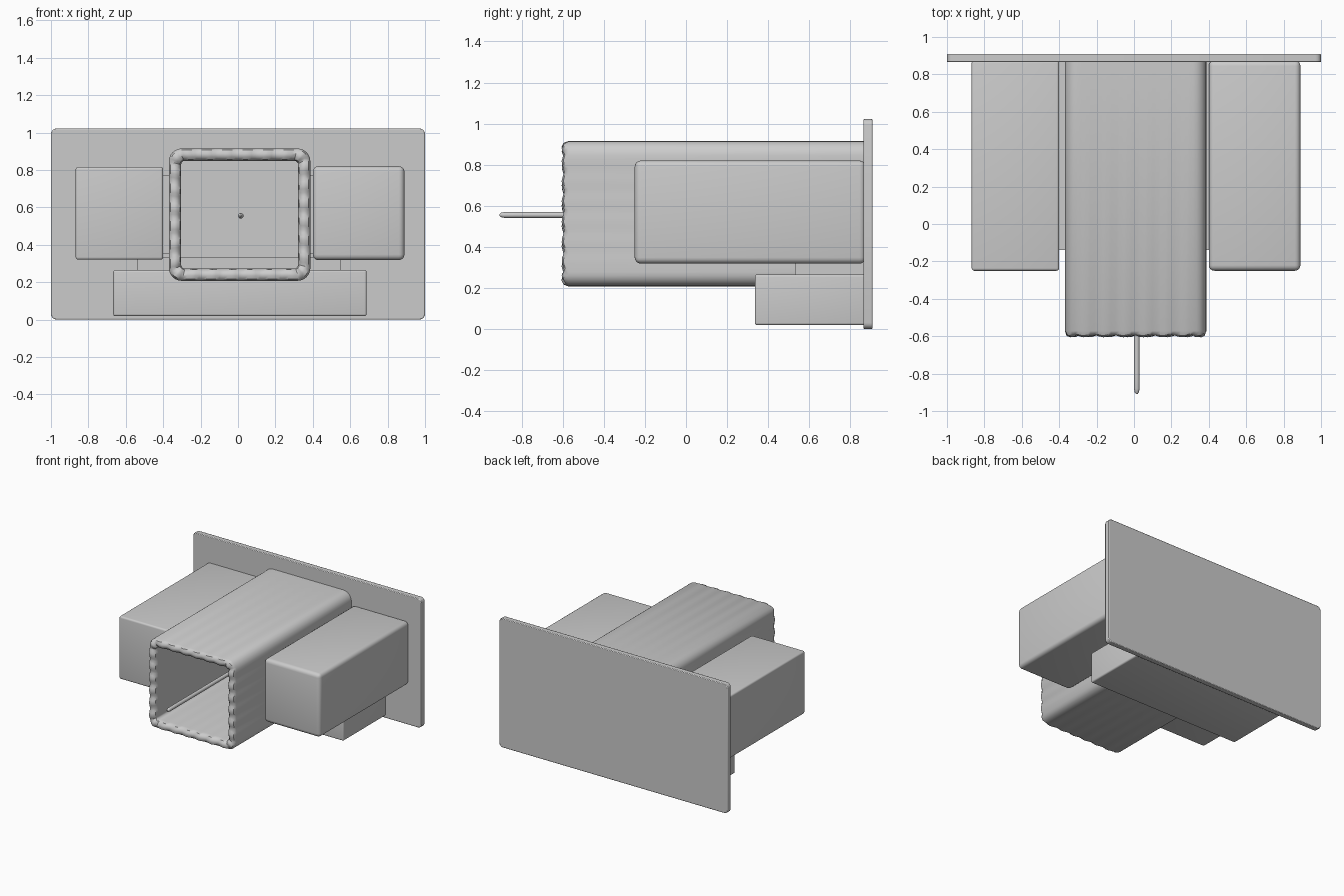
import bpy, bmesh, math

if "Cube" in bpy.data.objects:
    bpy.data.objects.remove(bpy.data.objects["Cube"])


def smooth(ob):
    bpy.ops.object.select_all(action='DESELECT')
    ob.select_set(True)
    bpy.context.view_layer.objects.active = ob
    bpy.ops.object.shade_smooth_by_angle(angle=math.radians(35))


def finish(name, bm):
    bmesh.ops.recalc_face_normals(bm, faces=bm.faces)
    me = bpy.data.meshes.new(name)
    bm.to_mesh(me)
    bm.free()
    ob = bpy.data.objects.new(name, me)
    bpy.context.collection.objects.link(ob)
    smooth(ob)
    return ob


def box(name, x, y, z, bevel=0.0, pick=None):
    """Box from axis ranges; pick chooses which edges get rounded."""
    bm = bmesh.new()
    bmesh.ops.create_cube(bm, size=1)
    for v in bm.verts:
        v.co = [r[0] if c < 0 else r[1] for c, r in zip(v.co, (x, y, z))]
    if bevel:
        edges = [e for e in bm.edges if pick is None or pick(e)]
        bmesh.ops.bevel(bm, geom=edges, offset=bevel, segments=4,
                        profile=0.5, affect='EDGES')
    return finish(name, bm)


def along_y(e):
    return abs(e.verts[0].co.y - e.verts[1].co.y) > 0.01


def ring(x0, x1, z0, z1, r, side=28, arc=6):
    """Rounded rectangle in XZ with evenly divided sides."""
    pts = []
    for i, (cx, cz) in enumerate([(x1 - r, z1 - r), (x0 + r, z1 - r),
                                  (x0 + r, z0 + r), (x1 - r, z0 + r)]):
        for k in range(arc + 1):
            a = math.pi / 2 * (i + k / arc)
            pts.append((cx + r * math.cos(a), cz + r * math.sin(a)))
        last = pts[-1]
        nxt = [(x0 + r, z1), (x0, z0 + r), (x1 - r, z0), (x1, z1 - r)][i]
        for k in range(1, side):
            t = k / side
            pts.append((last[0] + (nxt[0] - last[0]) * t,
                        last[1] + (nxt[1] - last[1]) * t))
    return pts


# Mounting plate with rounded corners
plate = box("back_plate", (-1, 1), (0.865, 0.908), (0, 1.022), 0.03, along_y)
mod = plate.modifiers.new("soft_edges", 'BEVEL')
mod.width, mod.segments = 0.005, 2

# Hollow central sleeve, with a gently rippled rim
bm = bmesh.new()
X0, X1, Z0, Z1, WALL = -0.37, 0.387, 0.207, 0.915, 0.066
loft = [(0, 0.88, 0), (0, -0.572, 0), (0.009, -0.591, 1), (0.028, -0.6, 1),
        (0.045, -0.597, 1), (0.06, -0.584, 1), (WALL, -0.56, 0), (WALL, 0.85, 0)]
rows = []
for inset, y, wave in loft:
    pts = ring(X0 + inset, X1 - inset, Z0 + inset, Z1 - inset,
               max(0.07 - inset * 0.75, 0.015))
    n = len(pts)
    rows.append([bm.verts.new((px, y + wave * 0.006 * math.sin(i / n * 28 * math.tau / 1), pz))
                 for i, (px, pz) in enumerate(pts)])
for a, b in zip(rows, rows[1:]):
    for i in range(n):
        j = (i + 1) % n
        bm.faces.new((a[i], a[j], b[j], b[i]))
bm.faces.new(rows[0])
bm.faces.new(rows[-1])
finish("central_sleeve", bm)

# Long side boxes and the narrow bridges joining them to the sleeve
box("left_side_box", (-0.868, -0.4), (-0.25, 0.875), (0.32, 0.817), 0.014)
box("right_side_box", (0.4, 0.89), (-0.25, 0.875), (0.318, 0.82), 0.03)
for name, x in (("left_bridge", (-0.42, -0.36)), ("right_bridge", (0.375, 0.42))):
    box(name, x, (-0.14, 0.87), (0.35, 0.77))

# Wide base block, with the filler between it and the side boxes
box("base_block", (-0.667, 0.688), (0.335, 0.875), (0.018, 0.265), 0.012)
box("base_filler", (-0.54, 0.55), (0.53, 0.87), (0.25, 0.335))

# Thin pin running from the cavity floor out through the opening
bm = bmesh.new()
prev = None
for y, r in ((0.86, 0.015), (-0.8, 0.015), (-0.88, 0.015), (-0.9, 0.011), (-0.908, 0.005)):
    cur = [bm.verts.new((0.015 + r * math.cos(k * math.tau / 12), y,
                         0.555 + r * math.sin(k * math.tau / 12))) for k in range(12)]
    if prev:
        for k in range(12):
            bm.faces.new((prev[k], prev[(k + 1) % 12], cur[(k + 1) % 12], cur[k]))
    else:
        bm.faces.new(cur)
    prev = cur
bm.faces.new(prev)
finish("centre_pin", bm)
